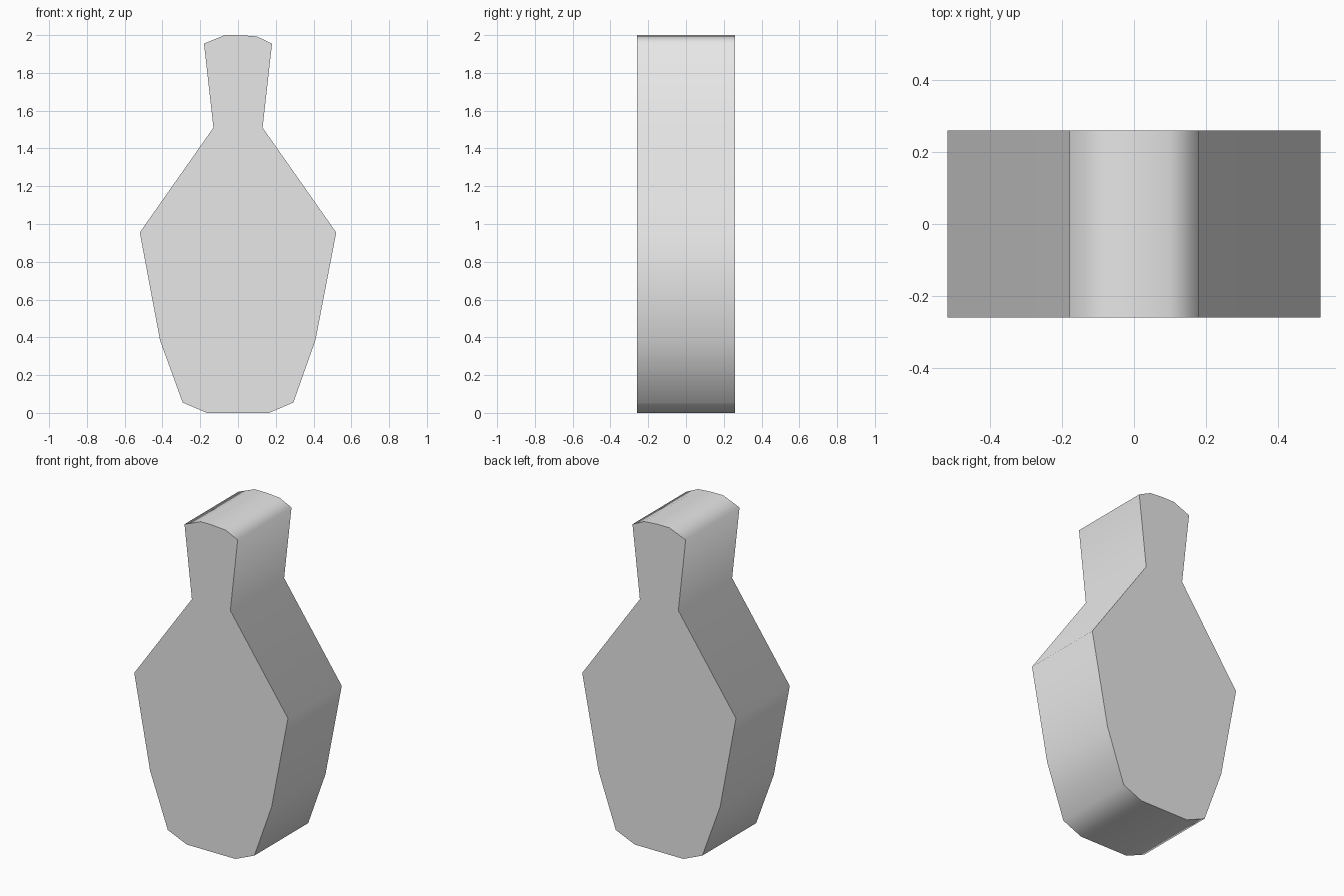
import bpy, bmesh

if "Cube" in bpy.data.objects:
    bpy.data.objects.remove(bpy.data.objects["Cube"])

DEPTH = 0.52

# Bottle outline in x, z, going round from the neck's top left
outline = [(-0.18, 1.955), (-0.07, 2.0), (0.01, 2.0), (0.10, 1.993), (0.18, 1.955),
           (0.13, 1.51), (0.52, 0.955), (0.41, 0.385), (0.293, 0.055),
           (0.165, 0.0), (-0.165, 0.0), (-0.293, 0.055), (-0.413, 0.385),
           (-0.52, 0.955), (-0.13, 1.51)]

grey = bpy.data.materials.new("light grey")
grey.diffuse_color = (0.8, 0.8, 0.8, 1)
grey.use_nodes = True
grey.node_tree.nodes["Principled BSDF"].inputs["Base Color"].default_value = grey.diffuse_color

# Extrude the outline front to back
bm = bmesh.new()
front = bm.faces.new([bm.verts.new((x, -DEPTH / 2, z)) for x, z in outline])
ext = bmesh.ops.extrude_face_region(bm, geom=[front], use_keep_orig=True)
verts = [g for g in ext["geom"] if isinstance(g, bmesh.types.BMVert)]
bmesh.ops.translate(bm, verts=verts, vec=(0, DEPTH, 0))
bmesh.ops.recalc_face_normals(bm, faces=bm.faces)

# Smooth rim, flat caps with sharp borders
for f in bm.faces:
    cap = abs(f.normal.y) > 0.9
    f.smooth = not cap
    if cap:
        for e in f.edges:
            e.smooth = False

mesh = bpy.data.meshes.new("flat_bottle")
bm.to_mesh(mesh)
bm.free()
mesh.materials.append(grey)
bpy.context.collection.objects.link(bpy.data.objects.new("flat_bottle", mesh))
